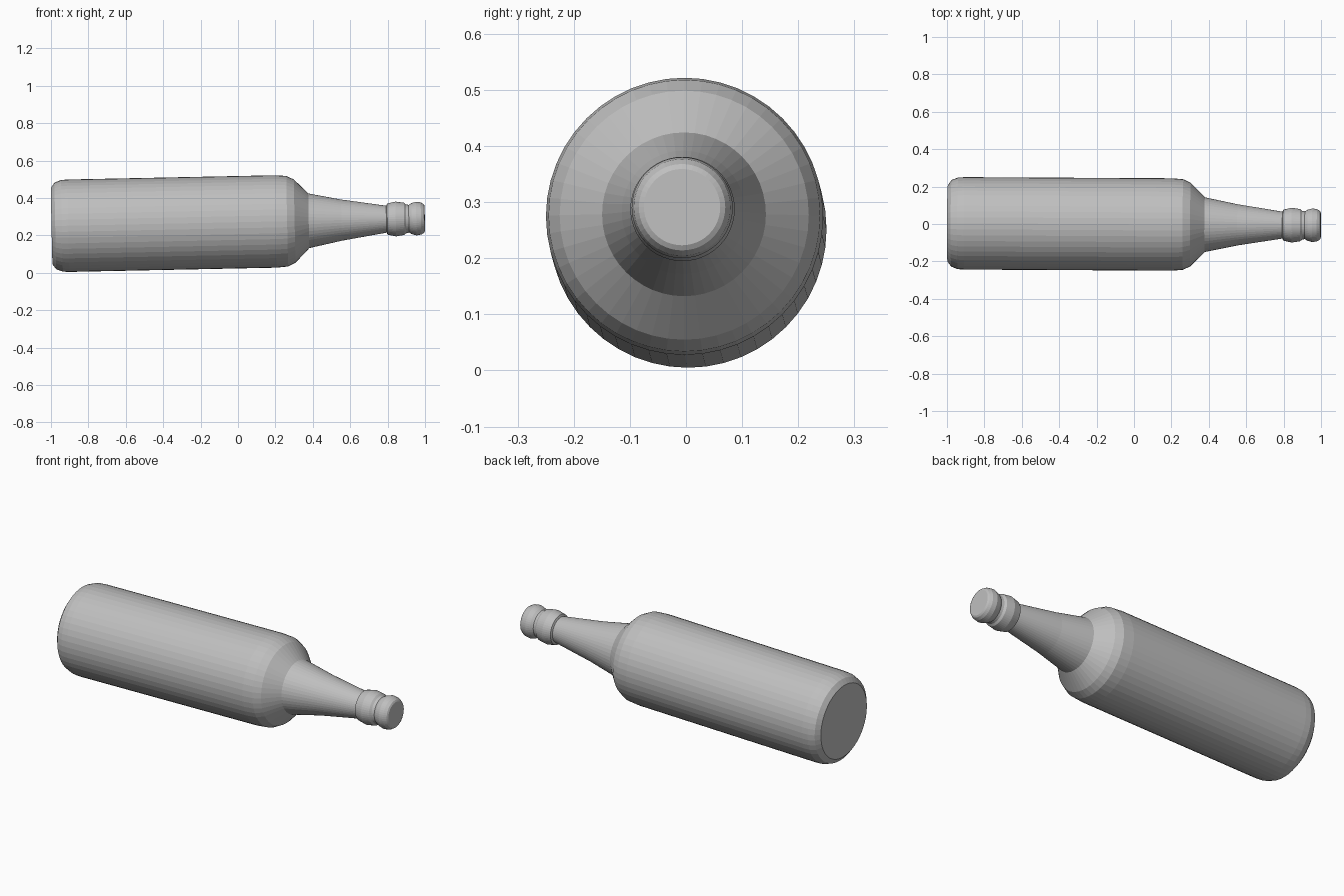
import bpy, bmesh, math
from mathutils import Vector

if "Cube" in bpy.data.objects:
    bpy.data.objects.remove(bpy.data.objects["Cube"], do_unlink=True)

# One grey for the whole bottle
grey = bpy.data.materials.new("grey")
grey.use_nodes = True
colour = (0.52, 0.52, 0.52, 1)
grey.diffuse_color = colour
grey.node_tree.nodes["Principled BSDF"].inputs["Base Color"].default_value = colour

SIDES = 48
BASE = Vector((-0.996, 0.004, 0.25))
TIP = Vector((0.998, -0.007, 0.291))
AXIS = (TIP - BASE).normalized()
TURN = AXIS.to_track_quat('Z', 'Y')


def lathe(name, profile):
    """Spin (distance, radius) pairs around the tilted bottle axis, closing both ends."""
    bm = bmesh.new()
    rings = []
    for d, r in profile:
        rings.append([bm.verts.new((r * math.cos(a), r * math.sin(a), d))
                      for a in (math.tau * i / SIDES for i in range(SIDES))])
    for low, high in zip(rings, rings[1:]):
        for i in range(SIDES):
            j = (i + 1) % SIDES
            bm.faces.new((low[i], low[j], high[j], high[i]))
    bm.faces.new(rings[0][::-1])
    bm.faces.new(rings[-1])
    mesh = bpy.data.meshes.new(name)
    bm.to_mesh(mesh)
    bm.free()
    mesh.materials.append(grey)
    obj = bpy.data.objects.new(name, mesh)
    obj.location = BASE
    obj.rotation_mode = 'QUATERNION'
    obj.rotation_quaternion = TURN
    bpy.context.collection.objects.link(obj)
    return obj


# Body, shoulder, tapering neck, collar ring and rounded lip in one profile
lathe("bottle", [
    (0, 0.205), (0.02, 0.232), (0.055, 0.245), (0.09, 0.247),
    (1.2, 0.247), (1.26, 0.242), (1.3, 0.222), (1.375, 0.146),
    (1.55, 0.11), (1.79, 0.072),
    (1.795, 0.083), (1.84, 0.093), (1.885, 0.086), (1.895, 0.077), (1.91, 0.074),
    (1.925, 0.083), (1.95, 0.09), (1.975, 0.086), (1.99, 0.077), (1.995, 0.068),
])
